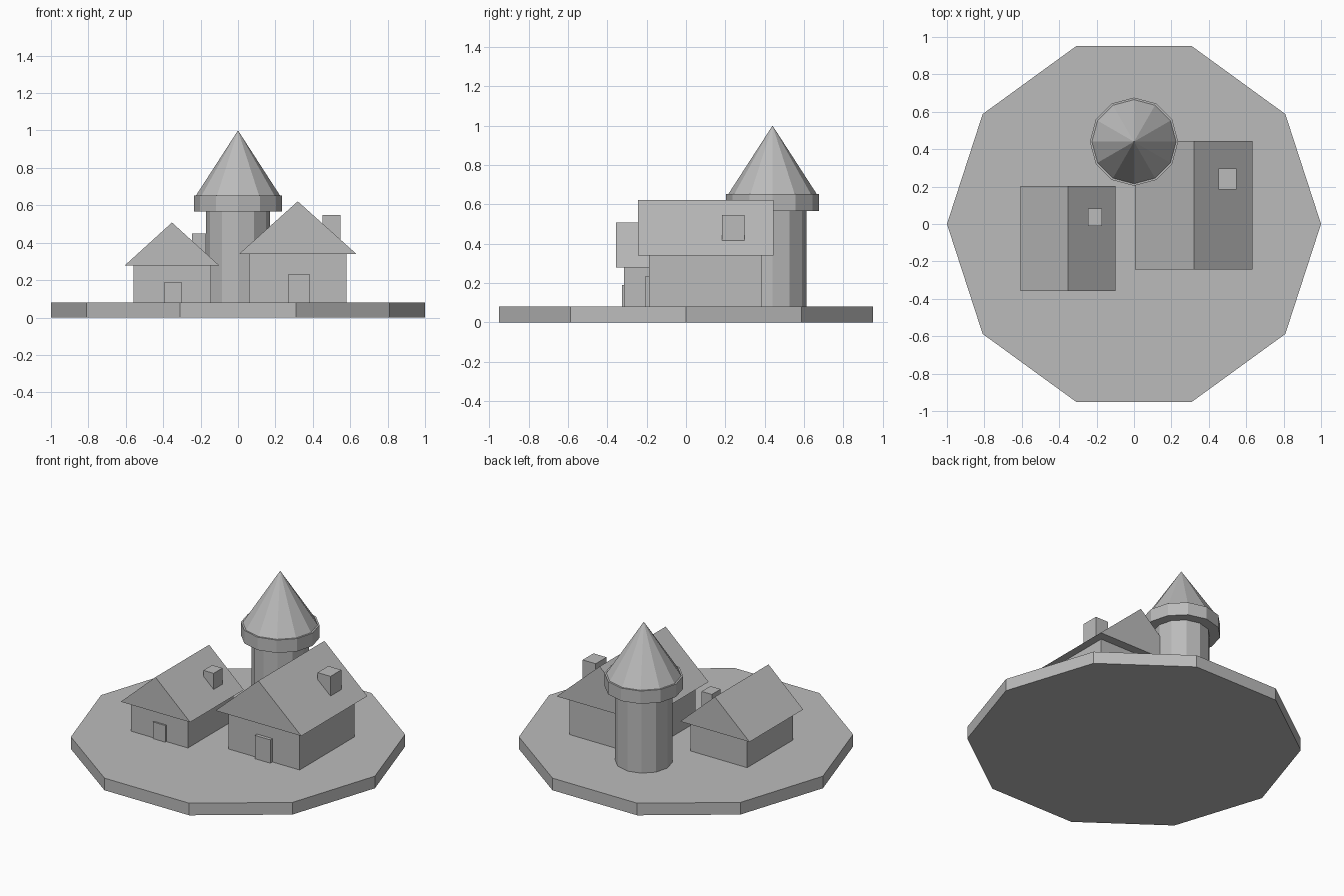
import bpy, bmesh
from mathutils import Matrix, Vector

cube = bpy.data.objects.get("Cube")
if cube:
    bpy.data.objects.remove(cube, do_unlink=True)

# Single flat material
stone = bpy.data.materials.new("plain_grey")
stone.use_nodes = True
GREY = (0.5, 0.5, 0.5, 1)
stone.diffuse_color = GREY
stone.node_tree.nodes["Principled BSDF"].inputs["Base Color"].default_value = GREY

GROUND = 0.08


def finish(name, bm):
    bmesh.ops.recalc_face_normals(bm, faces=bm.faces)
    mesh = bpy.data.meshes.new(name)
    bm.to_mesh(mesh)
    bm.free()
    mesh.materials.append(stone)
    obj = bpy.data.objects.new(name, mesh)
    bpy.context.collection.objects.link(obj)
    return obj


def box(name, x, y, z):
    """Box from (min, max) ranges along each axis."""
    bm = bmesh.new()
    bmesh.ops.create_cube(bm, size=1)
    for v in bm.verts:
        v.co = Vector(r[0] if c < 0 else r[1] for c, r in zip(v.co, (x, y, z)))
    return finish(name, bm)


def drum(name, sides, r_low, r_top, z, y=0):
    """Faceted cylinder or cone with a corner on the x axis."""
    bm = bmesh.new()
    bmesh.ops.create_cone(bm, cap_ends=True, segments=sides, radius1=r_low,
                          radius2=r_top, depth=z[1] - z[0])
    # Put a corner exactly on +x
    first = max(bm.verts, key=lambda v: v.co.xy.length)
    turn = -Vector((1, 0)).angle_signed(first.co.xy)
    bmesh.ops.rotate(bm, verts=bm.verts, matrix=Matrix.Rotation(turn, 3, 'Z'))
    bmesh.ops.translate(bm, verts=bm.verts, vec=(0, y, (z[0] + z[1]) / 2))
    return finish(name, bm)


def gable(name, x, y, eave, ridge):
    """Solid triangular roof with its ridge along y."""
    bm = bmesh.new()
    profile = [(x[0], eave), (x[1], eave), (sum(x) / 2, ridge)]
    face = bm.faces.new([bm.verts.new((px, y[0], pz)) for px, pz in profile])
    out = bmesh.ops.extrude_face_region(bm, geom=[face])
    moved = [g for g in out["geom"] if isinstance(g, bmesh.types.BMVert)]
    bmesh.ops.translate(bm, verts=moved, vec=(0, y[1] - y[0], 0))
    return finish(name, bm)


def house(name, wall_x, wall_y, roof_x, roof_y, eave, ridge,
          door_x, door_y, door_top, chimney_x, chimney_y, chimney_top):
    box(name + "_walls", wall_x, wall_y, (GROUND, eave))
    gable(name + "_roof", roof_x, roof_y, eave, ridge)
    box(name + "_door", door_x, (door_y, wall_y[0] + 0.01), (GROUND, door_top))
    box(name + "_chimney", chimney_x, chimney_y, (eave + 0.01, chimney_top))


# Ground slab
drum("ground_base", 10, 1, 1, (0, GROUND))

# Round tower
drum("tower_shaft", 12, 0.172, 0.172, (GROUND, 0.57), 0.44)
drum("tower_collar", 12, 0.236, 0.236, (0.567, 0.652), 0.44)
drum("tower_roof", 12, 0.225, 0, (0.652, 1.0), 0.44)

# Houses
house("small_house", (-0.56, -0.145), (-0.315, 0.162), (-0.606, -0.1),
      (-0.357, 0.203), 0.278, 0.508, (-0.393, -0.303), -0.326, 0.19,
      (-0.246, -0.171), (-0.01, 0.082), 0.449)
house("large_house", (0.06, 0.581), (-0.187, 0.387), (0.006, 0.633),
      (-0.244, 0.445), 0.34, 0.621, (0.27, 0.382), -0.209, 0.234,
      (0.452, 0.547), (0.184, 0.297), 0.547)
